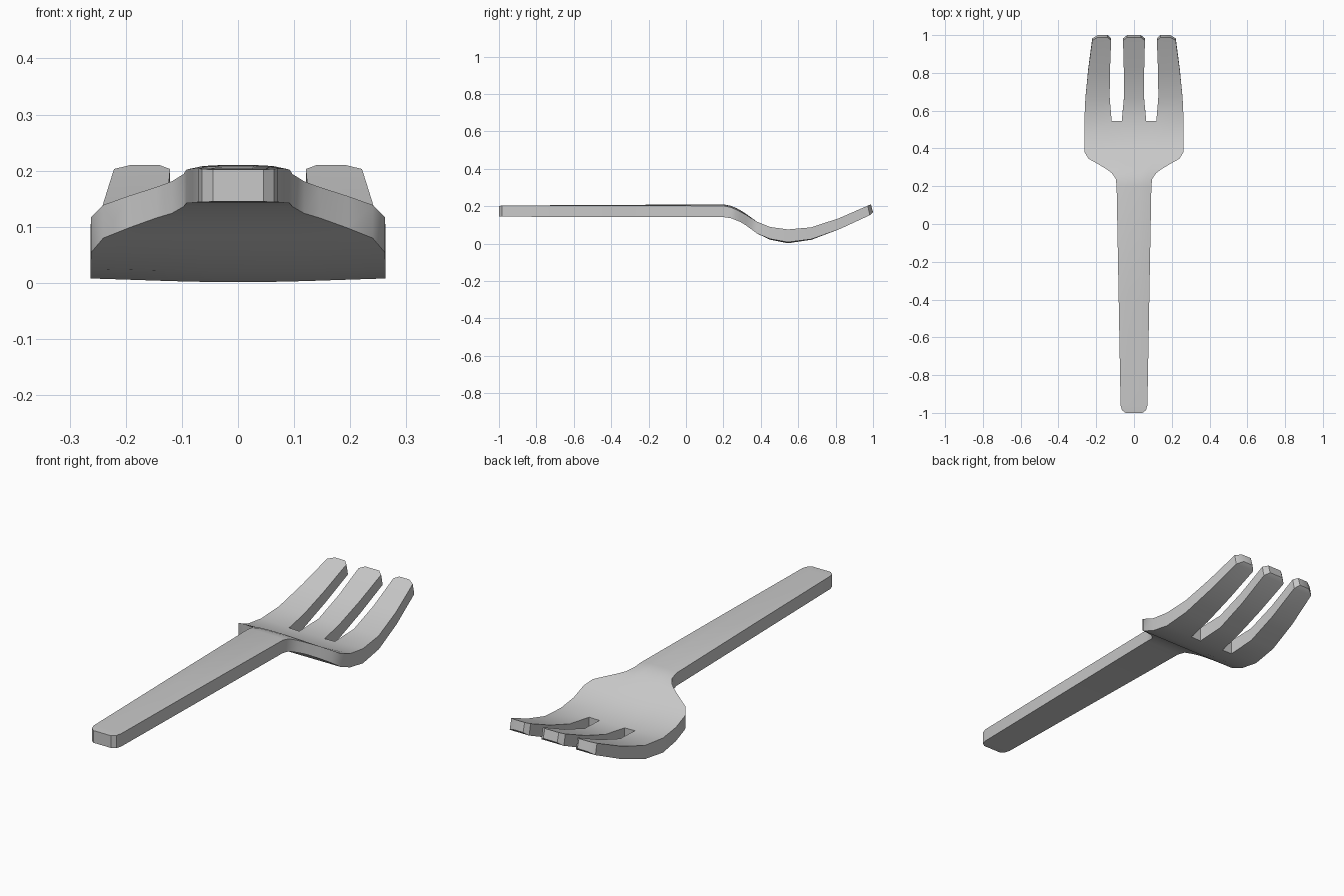
import bpy
import bmesh

cube = bpy.data.objects.get("Cube")
if cube:
    bpy.data.objects.remove(cube, do_unlink=True)

# Stations along the fork:
# y, outer half width, slot outer x, slot inner x, top z, bottom z, edge lift
HANDLE = [
    (-1.0, .045, .030, .015, .202, .145, 0),
    (-.985, .064, .045, .022, .203, .144, 0),
    (-.96, .071, .050, .025, .204, .144, 0),
    (-.40, .081, .057, .028, .207, .143, -.003),
    (.20, .092, .062, .030, .210, .142, -.008),
]
NECK = [
    (.24, .097, .066, .033, .202, .136, -.008),
    (.27, .118, .075, .040, .190, .124, -.009),
    (.29, .145, .085, .045, .179, .116, -.008),
    (.32, .195, .100, .052, .160, .098, -.005),
    (.345, .240, .110, .058, .142, .080, -.003),
]
BOWL = [
    (.38, .262, .115, .062, .117, .054, 0),
    (.45, .263, .117, .064, .085, .021, .004),
    (.545, .263, .118, .065, .070, .002, .006),
]
TINES = [
    (.67, .257, .129, .053, .084, .021, .003),
    (.82, .242, .127, .054, .136, .079, 0),
    (.975, .221, .121, .058, .203, .152, 0),
    (.992, .192, .140, .036, .210, .168, 0),
]
STATIONS = HANDLE + NECK + BOWL + TINES
FIRST_TINE = len(STATIONS) - len(TINES)
TIP_SHIFT = .012  # the underside of the tips reaches further forward


def build_fork():
    bm = bmesh.new()
    top, under = [], []
    for y, w, b, a, zt, zb, lift in STATIONS:
        xs = (-w, -b, -a, a, b, w)
        edge = (lift, lift * .2, 0, 0, lift * .2, lift)
        shift = TIP_SHIFT * max(0, (y - .6) / .4)
        top.append([bm.verts.new((x, y - shift * .3, zt + e)) for x, e in zip(xs, edge)])
        under.append([bm.verts.new((x, y + shift * .7, zb + max(e, 0))) for x, e in zip(xs, edge)])

    # Top and underside strips, leaving out the two slots between the tines
    partner = {}
    for t_row, u_row in zip(top, under):
        partner.update(zip(t_row, u_row))
    for i in range(len(STATIONS) - 1):
        for j in range(5):
            if i + 1 >= FIRST_TINE and j in (1, 3):
                continue
            quad = [top[i][j], top[i][j + 1], top[i + 1][j + 1], top[i + 1][j]]
            bm.faces.new(quad)
            bm.faces.new([partner[v] for v in reversed(quad)])

    # Side walls around the whole outline
    rim = [e for e in bm.edges if e.is_boundary and e.verts[0] in partner]
    for e in rim:
        p, q = e.verts
        bm.faces.new((q, p, partner[p], partner[q]))
    loose = [v for v in bm.verts if not v.link_faces]
    bmesh.ops.delete(bm, geom=loose, context='VERTS')
    bmesh.ops.recalc_face_normals(bm, faces=bm.faces)

    mesh = bpy.data.meshes.new("fork")
    bm.to_mesh(mesh)
    bm.free()
    obj = bpy.data.objects.new("fork", mesh)
    bpy.context.collection.objects.link(obj)
    return obj


fork = build_fork()

# Plain grey metal
grey = bpy.data.materials.new("light_grey")
grey.use_nodes = True
colour = (.58, .58, .58, 1)
grey.diffuse_color = colour
grey.node_tree.nodes["Principled BSDF"].inputs["Base Color"].default_value = colour
fork.data.materials.append(grey)

# Smooth faces with crisp rims
bpy.ops.object.select_all(action='DESELECT')
fork.select_set(True)
bpy.context.view_layer.objects.active = fork
bpy.ops.object.shade_smooth_by_angle(angle=.6)
